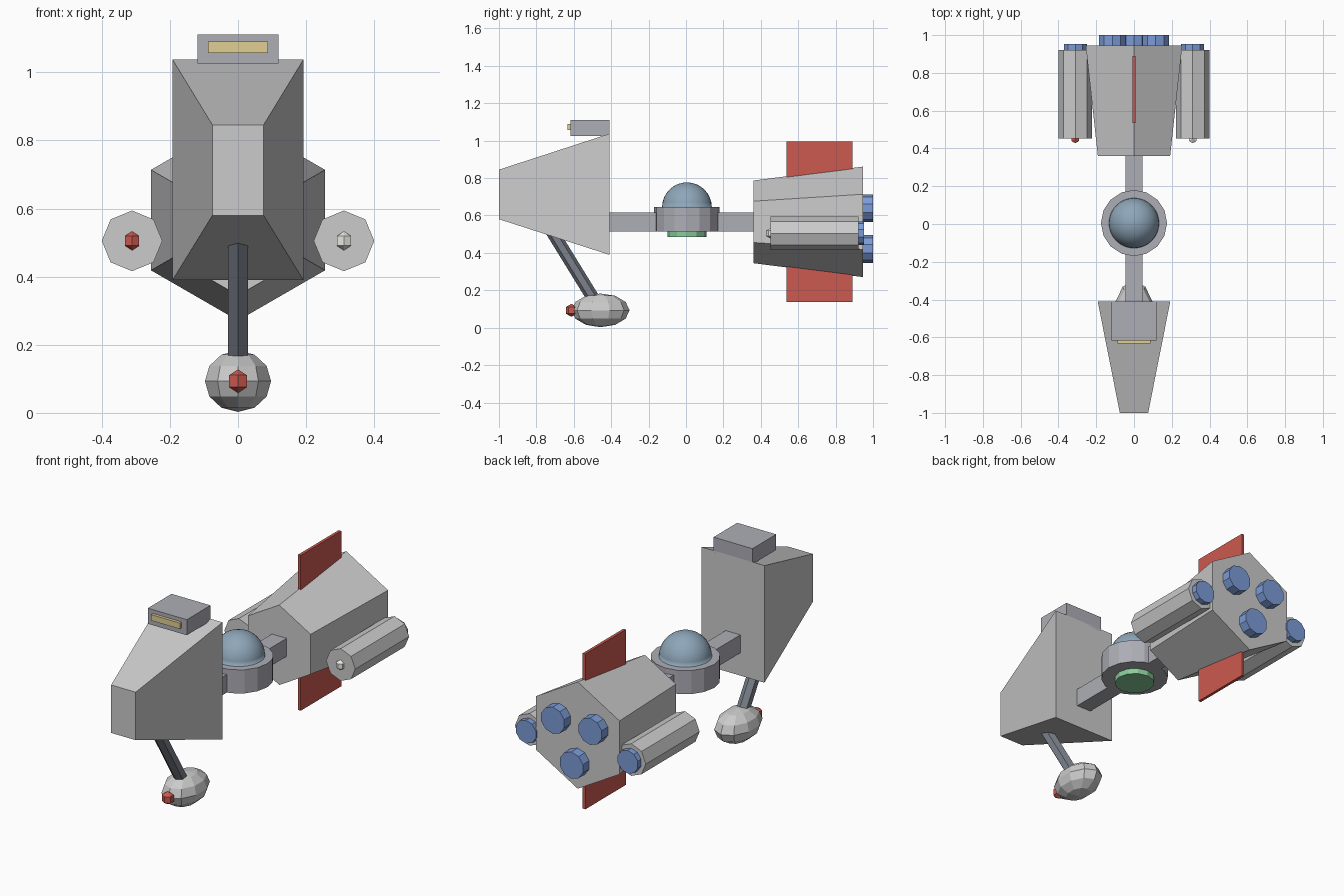
import bpy, bmesh
from math import sin, cos, tau, radians
from mathutils import Vector, Matrix

if "Cube" in bpy.data.objects:
    bpy.data.objects.remove(bpy.data.objects["Cube"])


def material(name, rgb):
    m = bpy.data.materials.new(name)
    m.diffuse_color = (*rgb, 1)
    m.use_nodes = True
    m.node_tree.nodes["Principled BSDF"].inputs["Base Color"].default_value = m.diffuse_color
    return m


RED = material("red", (0.60, 0.10, 0.08))
BLUE = material("engine_blue", (0.20, 0.33, 0.68))
GREEN = material("green", (0.25, 0.60, 0.32))
GLASS = material("dome_blue", (0.27, 0.38, 0.48))
STEEL = material("cool_grey", (0.42, 0.42, 0.47))
DARK = material("strut_grey", (0.20, 0.22, 0.26))
GOLD = material("window_yellow", (0.75, 0.62, 0.30))
WHITE = material("white", (0.85, 0.85, 0.80))


def finish(name, bm, mat=None):
    bmesh.ops.recalc_face_normals(bm, faces=bm.faces)
    me = bpy.data.meshes.new(name)
    bm.to_mesh(me)
    bm.free()
    ob = bpy.data.objects.new(name, me)
    bpy.context.collection.objects.link(ob)
    if mat:
        me.materials.append(mat)
    return ob


def loft(name, front, back, mat=None):
    """Closed solid between two matching outlines."""
    bm = bmesh.new()
    a = [bm.verts.new(p) for p in front]
    b = [bm.verts.new(p) for p in back]
    n = len(a)
    bm.faces.new(a)
    bm.faces.new(b)
    for i in range(n):
        j = (i + 1) % n
        bm.faces.new((a[i], a[j], b[j], b[i]))
    return finish(name, bm, mat)


def rect(y, hx, z0, z1):
    return [(-hx, y, z0), (hx, y, z0), (hx, y, z1), (-hx, y, z1)]


def box(name, hx, y0, y1, z0, z1, mat=None):
    return loft(name, rect(y0, hx, z0, z1), rect(y1, hx, z0, z1), mat)


def ring(n, r, x, y, z):
    """Polygon facing along y with one corner pointing up."""
    return [(x + r * sin(tau * i / n), y, z + r * cos(tau * i / n)) for i in range(n)]


def barrel(name, n, x, z, y0, r0, y1, r1, mat=None):
    return loft(name, ring(n, r0, x, y0, z), ring(n, r1, x, y1, z), mat)


def disc(name, n, r, y, z0, z1, mat):
    """Upright short cylinder."""
    outline = lambda z: [(r * sin(tau * i / n), y + r * cos(tau * i / n), z) for i in range(n)]
    return loft(name, outline(z0), outline(z1), mat)


def ball(name, loc, size, seg, rings, mat=None):
    bm = bmesh.new()
    bmesh.ops.create_uvsphere(bm, u_segments=seg, v_segments=rings, radius=1)
    bmesh.ops.transform(bm, matrix=Matrix.LocRotScale(Vector(loc), None, Vector(size)), verts=bm.verts)
    return finish(name, bm, mat)


# Wedge-shaped head with bridge and window
loft("head_hull", rect(-1, 0.075, 0.58, 0.845), rect(-0.41, 0.192, 0.39, 1.037))
box("bridge", 0.119, -0.617, -0.41, 1.025, 1.111, STEEL)
box("bridge_window", 0.088, -0.633, -0.61, 1.057, 1.09, GOLD)

# Long spine joining head and rear hull
box("spine_beam", 0.045, -0.42, 0.37, 0.515, 0.615, STEEL)

# Central hub, half dome and green emitter
HUB_Y = 0.005
disc("hub", 16, 0.175, HUB_Y, 0.515, 0.645, STEEL)
disc("hub_emitter", 12, 0.104, HUB_Y, 0.484, 0.52, GREEN)
bm = bmesh.new()
bmesh.ops.create_uvsphere(bm, u_segments=32, v_segments=16, radius=0.133)
bmesh.ops.bisect_plane(bm, geom=bm.verts[:] + bm.edges[:] + bm.faces[:], plane_co=(0, 0, 0),
                       plane_no=(0, 0, 1), clear_inner=True)
bmesh.ops.translate(bm, vec=(0, HUB_Y, 0.644), verts=bm.verts)
for f in bm.faces:
    f.smooth = True
finish("hub_dome", bm, GLASS)

# Tapered hexagonal rear hull and fin
REAR_Z = 0.566
barrel("rear_hull", 6, 0, REAR_Z, 0.36, 0.221, 0.945, 0.295)
box("tail_fin", 0.008, 0.536, 0.89, 0.138, 0.996, RED)

# Three main engines in a triangle
for i, a in enumerate((60, 180, 300)):
    barrel(f"main_engine_{i + 1}", 10, 0.132 * sin(radians(a)), REAR_Z + 0.145 * cos(radians(a)),
           0.935, 0.074, 1.0, 0.074, BLUE)

# Side pods with engines and navigation lights
for side, s, light in (("left", -1, RED), ("right", 1, WHITE)):
    x, z = s * 0.311, 0.505
    barrel(f"{side}_pod", 8, x, z, 0.452, 0.089, 0.922, 0.089)
    barrel(f"{side}_pod_engine", 10, x, z, 0.91, 0.064, 0.953, 0.064, BLUE)
    ball(f"{side}_pod_light", (x, 0.452, z), (0.028,) * 3, 6, 3, light)

# Sensor bulb slung under the head on a slanted strut
top, low = Vector((0, -0.735, 0.545)), Vector((0, -0.457, 0.093))
bm = bmesh.new()
bmesh.ops.create_cone(bm, cap_ends=True, segments=6, radius1=0.034, radius2=0.034,
                      depth=(top - low).length)
tilt = Vector((0, 0, 1)).rotation_difference(top - low)
bmesh.ops.transform(bm, matrix=Matrix.LocRotScale((top + low) / 2, tilt, None), verts=bm.verts)
finish("sensor_strut", bm, DARK)
ball("sensor_bulb", low, (0.102, 0.155, 0.09), 10, 6)
ball("sensor_light", (0, -0.612, 0.093), (0.035,) * 3, 6, 3, RED)
